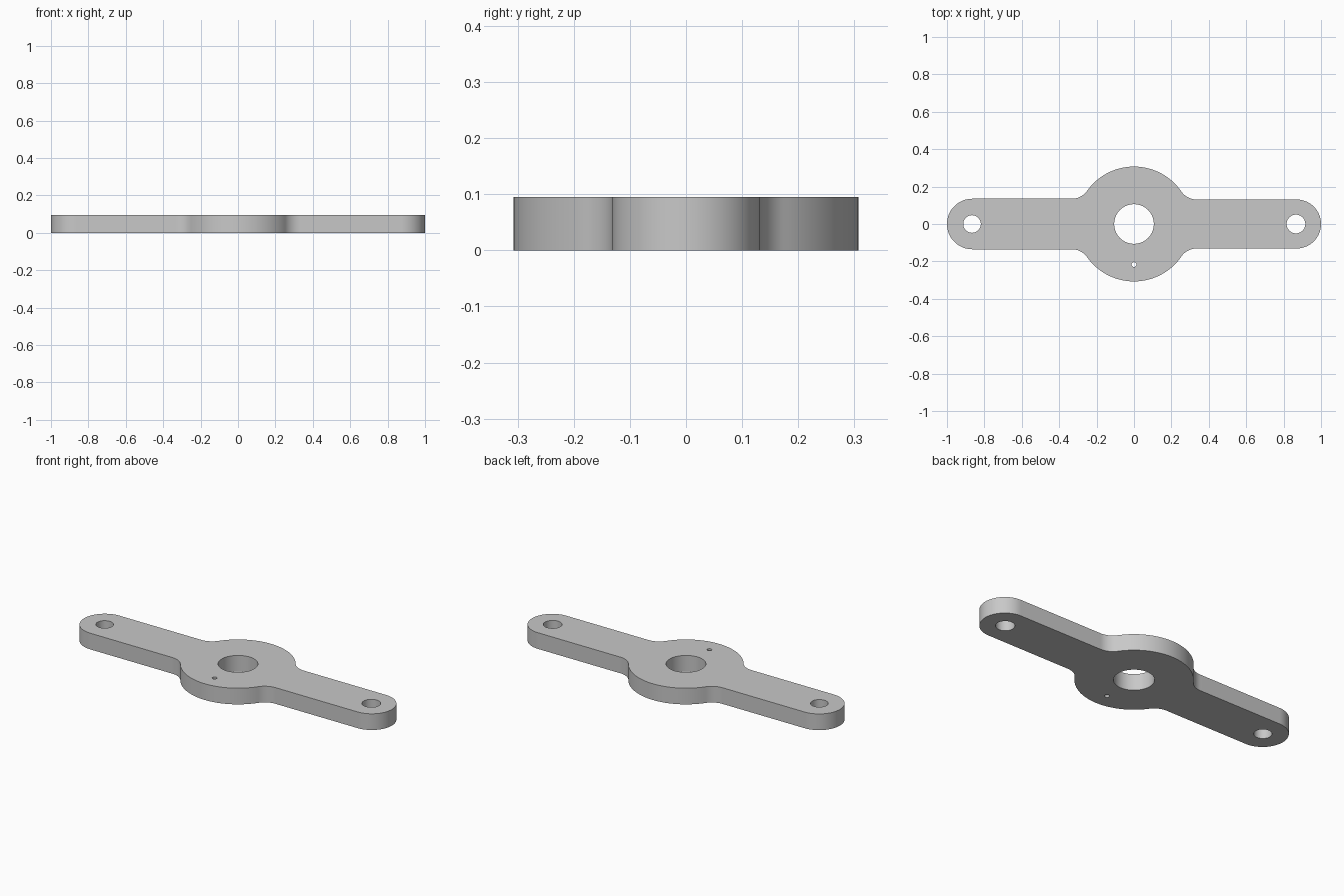
import bpy
import bmesh
from math import atan2, cos, pi, radians, sin, sqrt

THICK = 0.095
HUB_R = 0.307
FILLET = 0.1

cube = bpy.data.objects.get("Cube")
if cube:
    bpy.data.objects.remove(cube, do_unlink=True)

# Plain grey metal
grey = bpy.data.materials.new("grey metal")
grey.use_nodes = True
colour = (0.58, 0.58, 0.58, 1)
grey.diffuse_color = colour
grey.node_tree.nodes["Principled BSDF"].inputs["Base Color"].default_value = colour


def arc(cx, cy, r, start, end, steps):
    return [(cx + r * cos(start + (end - start) * i / steps),
             cy + r * sin(start + (end - start) * i / steps))
            for i in range(steps + 1)]


def half_arm(half_width):
    """Upper edge of an arm pointing to +x, from its tip to the hub, and the hub angle."""
    cy = half_width + FILLET
    cx = sqrt((HUB_R + FILLET) ** 2 - cy ** 2)
    angle = atan2(cy, cx)
    tip = arc(1 - half_width, 0, half_width, 0, pi / 2, 20)
    return tip + arc(cx, cy, FILLET, 1.5 * pi, pi + angle, 14), angle


def extrude_outline(name, points, z0, z1):
    bm = bmesh.new()
    face = bm.faces.new([bm.verts.new((x, y, z0)) for x, y in points])
    top = bmesh.ops.extrude_face_region(bm, geom=[face])["geom"]
    bmesh.ops.translate(bm, vec=(0, 0, z1 - z0),
                        verts=[v for v in top if isinstance(v, bmesh.types.BMVert)])
    bmesh.ops.recalc_face_normals(bm, faces=bm.faces)
    mesh = bpy.data.meshes.new(name)
    bm.to_mesh(mesh)
    bm.free()
    mesh.materials.append(grey)
    obj = bpy.data.objects.new(name, mesh)
    bpy.context.collection.objects.link(obj)
    return obj


# Outline: right arm, hub arc, left arm, then mirrored to the other side
right, right_angle = half_arm(0.131)
left, left_angle = half_arm(0.135)
hub = arc(0, 0, HUB_R, right_angle, pi - left_angle, 48)[1:-1]
upper = right + hub + [(-x, y) for x, y in reversed(left)]
lower = [(x, -y) for x, y in reversed(upper[1:-1])]
plate = extrude_outline("mounting_plate", upper + lower, 0, THICK)

bpy.ops.object.select_all(action="DESELECT")
plate.select_set(True)
bpy.context.view_layer.objects.active = plate

# Through holes: centre bore, arm bolt holes, small locating hole
holes = {
    "centre_bore": (0, 0, 0.106, 64),
    "left_bolt_hole": (0.866, 0, 0.05, 40),
    "right_bolt_hole": (-0.866, 0, 0.047, 40),
    "locating_hole": (0, -0.217, 0.013, 20),
}
for name, (x, y, r, sides) in holes.items():
    ring = arc(x, y, r, 0, 2 * pi, sides)[:-1]
    cutter = extrude_outline(name, ring, -0.1, THICK + 0.1)
    cutter.hide_render = True
    cut = plate.modifiers.new(name, "BOOLEAN")
    cut.operation = "DIFFERENCE"
    cut.solver = "EXACT"
    cut.object = cutter
    bpy.ops.object.modifier_apply(modifier=name)
    bpy.data.objects.remove(cutter, do_unlink=True)

bpy.ops.object.shade_smooth_by_angle(angle=radians(30))
